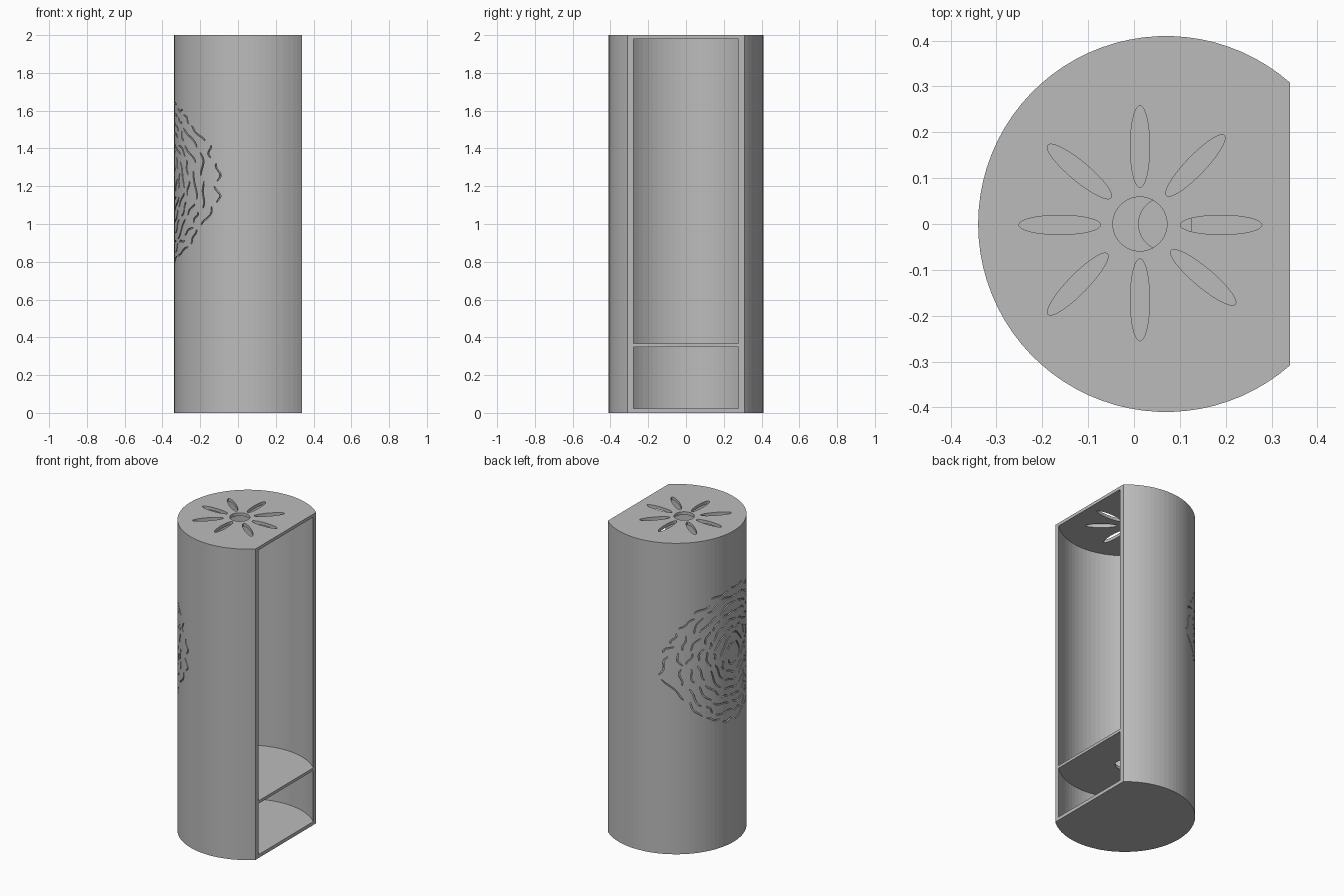
import bpy, bmesh, math, random
from math import sin, cos, pi, asin, atan2, hypot

if "Cube" in bpy.data.objects:
    bpy.data.objects.remove(bpy.data.objects["Cube"])

random.seed(7)
CX, R, WALL, FLAT = 0.07, 0.41, 0.022, 0.34

grey = bpy.data.materials.new("plain grey")
grey.diffuse_color = (0.5, 0.5, 0.5, 1)
grey.use_nodes = True
grey.node_tree.nodes["Principled BSDF"].inputs["Base Color"].default_value = grey.diffuse_color


def new_object(name, bm):
    bmesh.ops.recalc_face_normals(bm, faces=bm.faces)
    mesh = bpy.data.meshes.new(name)
    bm.to_mesh(mesh)
    bm.free()
    mesh.materials.append(grey)
    ob = bpy.data.objects.new(name, mesh)
    bpy.context.collection.objects.link(ob)
    return ob


def add_prism(bm, outline, z0, z1):
    low = [bm.verts.new((x, y, z0)) for x, y in outline]
    top = [bm.verts.new((x, y, z1)) for x, y in outline]
    n = len(outline)
    bm.faces.new(low[::-1])
    bm.faces.new(top)
    for i in range(n):
        j = (i + 1) % n
        bm.faces.new((low[i], low[j], top[j], top[i]))


def d_outline(radius, flat, steps=60):
    # circle cut off by a straight chord at x = flat
    a = math.acos((flat - CX) / radius)
    return [(CX + radius * cos(t), radius * sin(t))
            for t in (a + (2 * pi - 2 * a) * i / steps for i in range(steps + 1))]


def ellipse(cx, cy, a, b, turn=0, n=40):
    pts = []
    for i in range(n):
        u, v = a * cos(2 * pi * i / n), b * sin(2 * pi * i / n)
        pts.append((cx + u * cos(turn) - v * sin(turn), cy + u * sin(turn) + v * cos(turn)))
    return pts


def cut(target, cutter):
    mod = target.modifiers.new("cut", 'BOOLEAN')
    mod.operation, mod.solver, mod.object = 'DIFFERENCE', 'EXACT', cutter
    deps = bpy.context.evaluated_depsgraph_get()
    mesh = bpy.data.meshes.new_from_object(target.evaluated_get(deps))
    target.modifiers.clear()
    target.data = mesh
    bpy.data.objects.remove(cutter)


# cabinet shell
bm = bmesh.new()
add_prism(bm, d_outline(R, FLAT), 0, 2)
cabinet = new_object("cabinet_shell", bm)

# upper and lower compartments, open on the flat side
bm = bmesh.new()
inner = d_outline(R - WALL, FLAT)
inner = [(FLAT + 0.05, inner[0][1])] + inner + [(FLAT + 0.05, inner[-1][1])]
add_prism(bm, inner, 0.022, 0.35)
add_prism(bm, inner, 0.368, 1.98)
cut(cabinet, new_object("compartment_cutter", bm))

# flower vent in the top, round hole in the shelf
bm = bmesh.new()
add_prism(bm, ellipse(0.013, 0, 0.059, 0.059), 1.9, 2.1)
petals = [((0.013, 0.080), (0.013, 0.258)), ((0.013, -0.076), (0.013, -0.255)),
          ((-0.073, -0.002), (-0.251, -0.002)), ((0.101, -0.002), (0.279, -0.002)),
          ((-0.050, 0.057), (-0.188, 0.172)), ((0.071, 0.062), (0.197, 0.193)),
          ((-0.058, -0.065), (-0.187, -0.197)), ((0.081, -0.058), (0.221, -0.175))]
for (x0, y0), (x1, y1) in petals:
    add_prism(bm, ellipse((x0 + x1) / 2, (y0 + y1) / 2, hypot(x1 - x0, y1 - y0) / 2,
                          0.021, atan2(y1 - y0, x1 - x0)), 1.9, 2.1)
add_prism(bm, ellipse(0.068, 0, 0.058, 0.058), 0.34, 0.38)
cut(cabinet, new_object("vent_cutter", bm))


# engraved wavy strokes in a round patch on the curved side
def add_groove(bm, path, half=0.004):
    rings = []
    for i, (s, z) in enumerate(path):
        a, b = path[max(i - 1, 0)], path[min(i + 1, len(path) - 1)]
        ds, dz = b[0] - a[0], b[1] - a[1]
        k = half * (0.5 if i in (0, len(path) - 1) else 1) / hypot(ds, dz)
        ring = []
        for side, rad in ((1, R - 0.009), (1, R + 0.01), (-1, R + 0.01), (-1, R - 0.009)):
            t = pi - (s - side * dz * k) / R
            ring.append(bm.verts.new((CX + rad * cos(t), rad * sin(t), z + side * ds * k)))
        rings.append(ring)
    bm.faces.new(rings[0])
    bm.faces.new(rings[-1][::-1])
    for p, q in zip(rings, rings[1:]):
        for i in range(4):
            j = (i + 1) % 4
            bm.faces.new((p[i], q[i], q[j], p[j]))


bm = bmesh.new()
STEP = 0.115
for ring in range(8):
    radius = 0.96 - ring * STEP
    angle = random.random()
    end = angle + 2 * pi
    while angle < end - 0.12 / radius:
        span = min(random.uniform(0.12, 0.34) / radius, end - angle - 0.04 / radius)
        tilt, phase = random.uniform(-0.035, 0.035), random.uniform(0, 2 * pi)
        path = []
        for i in range(9):
            f = i / 8
            r = radius + tilt * (2 * f - 1) + 0.014 * sin(phase + 6 * f)
            t = angle + span * f
            y, z = 0.39 * r * cos(t), 1.22 + 0.44 * r * sin(t)
            path.append((R * asin(y / R), z))
        add_groove(bm, path)
        angle += span + random.uniform(0.05, 0.09) / radius
cut(cabinet, new_object("engraving_cutter", bm))
